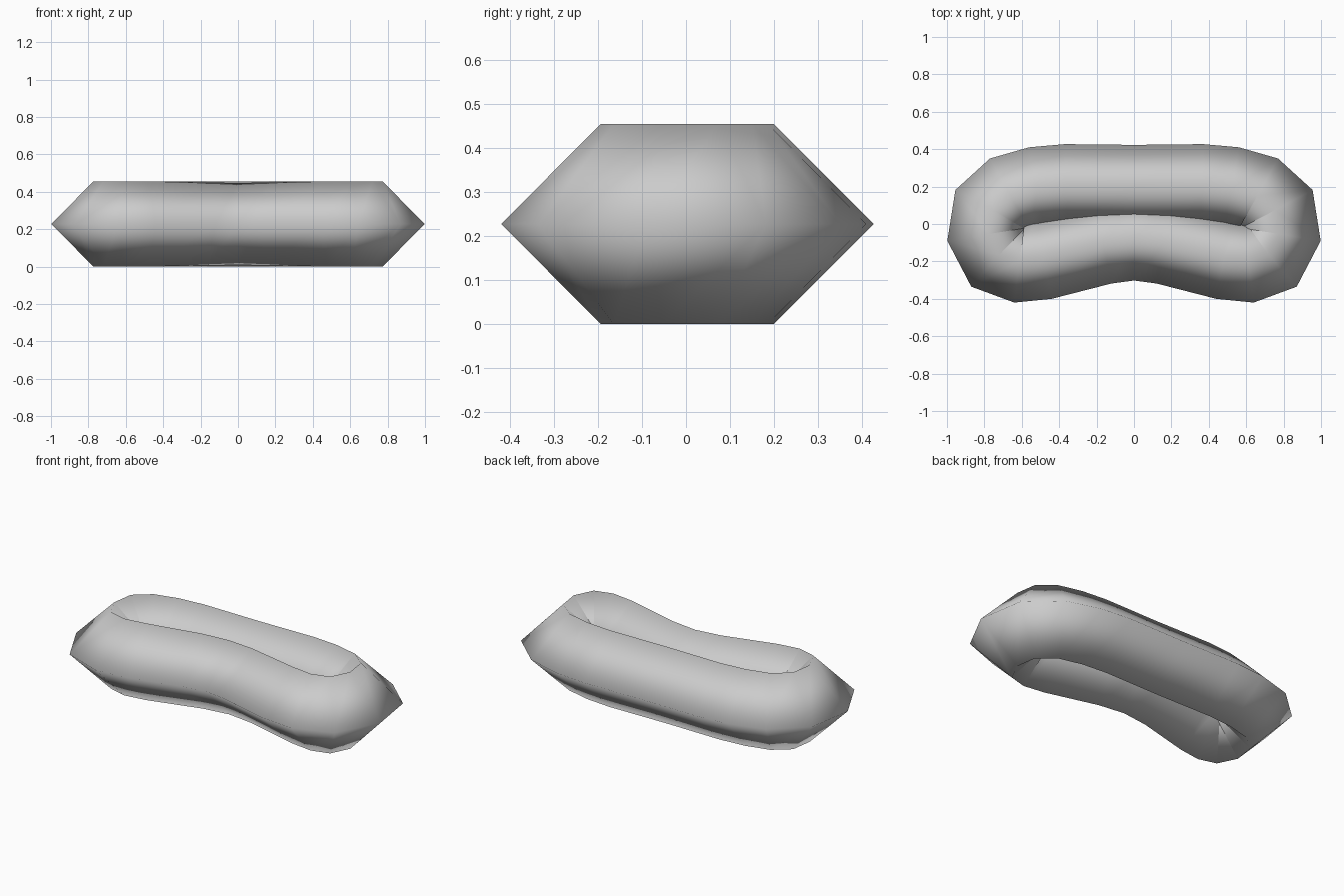
import bpy, bmesh
from mathutils import Vector

if "Cube" in bpy.data.objects:
    bpy.data.objects.remove(bpy.data.objects["Cube"])

R = 0.2275  # radius of the four-sided tube section

# Right half of the outer outline in plan (front centre to back centre), with tube scale
half = [(0, -0.302, 0.965), (0.12, -0.318, 0.975), (0.44, -0.40, 1), (0.64, -0.42, 1),
        (0.87, -0.335, 1), (0.998, -0.09, 1), (0.955, 0.182, 1), (0.77, 0.35, 1),
        (0.56, 0.41, 1), (0.37, 0.427, 1), (0, 0.423, 1)]
loop = half + [(-x, y, s) for x, y, s in half[-2:0:-1]]
n = len(loop)
pts = [Vector((x, y, 0)) for x, y, s in loop]

# Closed ring: a diamond section swept around the bean-shaped path
bm = bmesh.new()
rings = []
for i, p in enumerate(pts):
    tangent = (p - pts[i - 1]).normalized() + (pts[(i + 1) % n] - p).normalized()
    out = Vector((tangent.y, -tangent.x, 0)).normalized()
    r = R * loop[i][2]
    centre = p - out * r + Vector((0, 0, R))
    up = Vector((0, 0, 1))
    rings.append([bm.verts.new(centre + d * r) for d in (out, up, -out, -up)])
for i in range(n):
    a, b = rings[i], rings[(i + 1) % n]
    for k in range(4):
        j = (k + 1) % 4
        bm.faces.new((a[k], b[k], b[j], a[j])).smooth = True
bmesh.ops.recalc_face_normals(bm, faces=bm.faces)
mesh = bpy.data.meshes.new("bean_ring")
bm.to_mesh(mesh)
bm.free()
bpy.context.collection.objects.link(bpy.data.objects.new("bean_ring", mesh))
